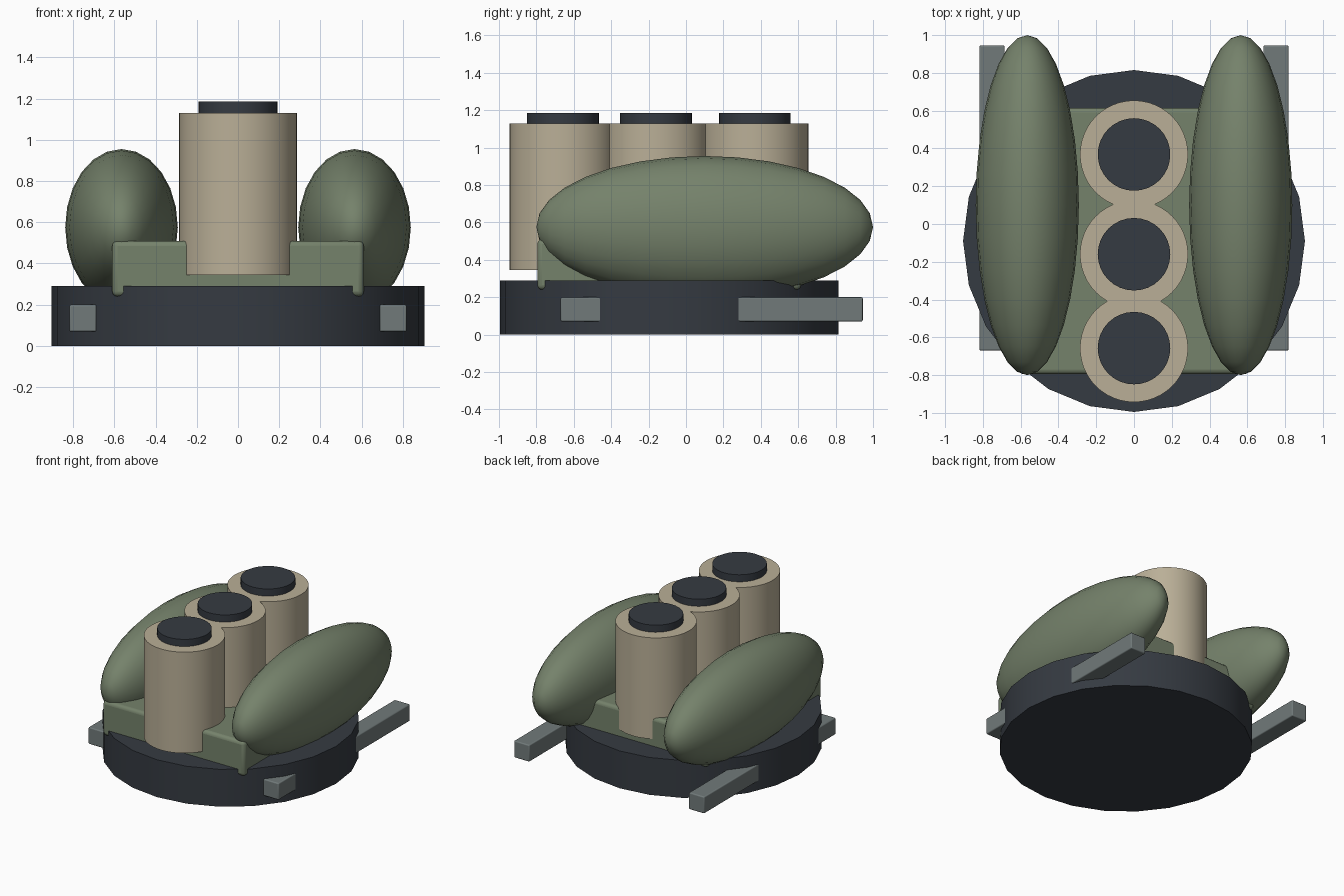
import bpy
from math import radians

default = bpy.data.objects.get("Cube")
if default:
    bpy.data.objects.remove(default, do_unlink=True)


def make_material(name, r, g, b):
    mat = bpy.data.materials.new(name)
    mat.use_nodes = True
    mat.diffuse_color = (r, g, b, 1)
    mat.node_tree.nodes["Principled BSDF"].inputs["Base Color"].default_value = (r, g, b, 1)
    return mat


charcoal = make_material("charcoal", 0.036, 0.043, 0.054)
olive = make_material("olive green", 0.178, 0.223, 0.147)
tan = make_material("tan", 0.49, 0.43, 0.31)
grey = make_material("slate grey", 0.165, 0.195, 0.195)


def finish(name, mat, angle=35):
    obj = bpy.context.object
    obj.name = name
    obj.data.materials.append(mat)
    bpy.ops.object.transform_apply(location=False, rotation=True, scale=True)
    bpy.ops.object.shade_smooth_by_angle(angle=radians(angle))
    return obj


def cylinder(name, mat, radius, y, bottom, top, sides):
    bpy.ops.mesh.primitive_cylinder_add(
        vertices=sides, radius=radius, depth=top - bottom,
        location=(0, y, (bottom + top) / 2))
    return finish(name, mat)


def box(name, mat, low, high, bevel):
    centre = [(a + b) / 2 for a, b in zip(low, high)]
    bpy.ops.mesh.primitive_cube_add(size=1, location=centre)
    bpy.context.object.scale = [b - a for a, b in zip(low, high)]
    obj = finish(name, mat)
    mod = obj.modifiers.new("soft edges", "BEVEL")
    mod.width = bevel
    mod.segments = 3
    return obj


# Round base and the block on top of it
cylinder("round_base", charcoal, 0.905, -0.09, 0, 0.29, 24)
box("centre_block", olive, (-0.61, -0.795, 0.24), (0.61, 0.615, 0.51), 0.025)

# Row of three capped canisters
for place, y in (("front", -0.657), ("middle", -0.16), ("back", 0.368)):
    cylinder(place + "_canister", tan, 0.286, y, 0.345, 1.13, 48)
    cylinder(place + "_cap", charcoal, 0.192, y, 1.08, 1.185, 32)

# Side pods and the rails running through the base
for side, s in (("left", 1), ("right", -1)):
    bpy.ops.mesh.primitive_uv_sphere_add(
        segments=24, ring_count=16, radius=1,
        location=(s * 0.565, 0.1, 0.575), rotation=(radians(90), 0, 0))
    bpy.context.object.scale = (0.273, 0.38, 0.9)
    finish(side + "_pod", olive, 80)
    inner, outer = sorted((s * 0.685, s * 0.818))
    box(side + "_rail", grey, (inner, -0.67, 0.07), (outer, 0.945, 0.2), 0.008)
